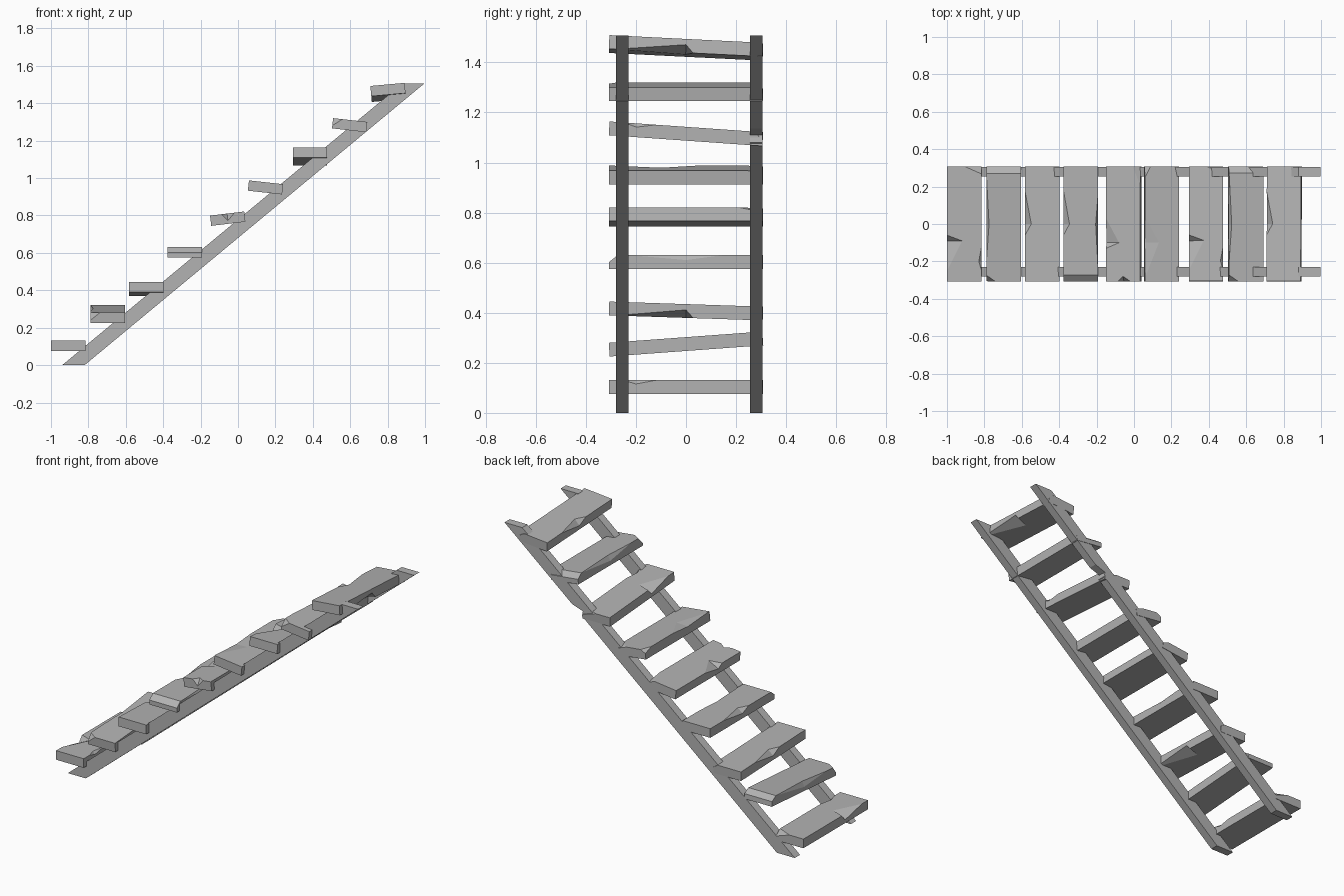
import bpy, bmesh
from mathutils import Vector

cube = bpy.data.objects.get("Cube")
if cube:
    bpy.data.objects.remove(cube, do_unlink=True)

# One weathered grey for everything
grey = bpy.data.materials.new("weathered_grey")
grey.use_nodes = True
grey.diffuse_color = (0.45, 0.45, 0.45, 1)
grey.node_tree.nodes["Principled BSDF"].inputs["Base Color"].default_value = (0.45, 0.45, 0.45, 1)

HALF_X, HALF_Y, HALF_Z = 0.092, 0.3075, 0.0275


def make_object(name, bm):
    bmesh.ops.recalc_face_normals(bm, faces=bm.faces)
    mesh = bpy.data.meshes.new(name)
    bm.to_mesh(mesh)
    bm.free()
    mesh.materials.append(grey)
    obj = bpy.data.objects.new(name, mesh)
    bpy.context.collection.objects.link(obj)
    return obj


def edge_notch(side, top, y0, apex, y1, depth, drop):
    """Broken bite out of a long edge: side is -1/+1 in x, top is -1/+1 in z."""
    x, z = side * HALF_X, top * HALF_Z
    return [(x, y0, z), (x, y1, z), (x - side * depth, apex, z),
            (x, apex, z - top * drop), (x + side * 0.02, apex, z + top * 0.02)]


def corner_chip(side, end, dx, dy, dz):
    """Plane cut across one upper corner."""
    x, y, z = side * HALF_X, end * HALF_Y, HALF_Z
    return [(x - side * dx, y, z), (x, y - end * dy, z), (x, y, z - dz),
            (x + side * 0.02, y + end * 0.02, z + 0.02)]


def end_bevel(end, dy, dz):
    """Sloping cut along the top of a tread end."""
    y = end * HALF_Y
    return [(x, *p) for x in (-0.12, 0.12)
            for p in ((y - end * dy, HALF_Z), (y, HALF_Z - dz), (y + end * 0.02, HALF_Z + 0.02))]


def make_tread(name, x, z, turn_x, turn_y, chips):
    bm = bmesh.new()
    bmesh.ops.create_cube(bm, size=2)
    bmesh.ops.scale(bm, vec=(HALF_X, HALF_Y, HALF_Z), verts=bm.verts)
    tread = make_object(name, bm)
    # Cut the chips, then bake the result
    bm = bmesh.new()
    for points in chips:
        verts = [bm.verts.new(p) for p in points]
        bmesh.ops.convex_hull(bm, input=verts)
    cutter = make_object("chip_cutter", bm)
    cutter.hide_render = True
    cut = tread.modifiers.new("chips", "BOOLEAN")
    cut.object, cut.operation, cut.solver = cutter, "DIFFERENCE", "EXACT"
    graph = bpy.context.evaluated_depsgraph_get()
    baked = bpy.data.meshes.new_from_object(tread.evaluated_get(graph))
    tread.modifiers.clear()
    tread.data = baked
    bpy.data.objects.remove(cutter, do_unlink=True)
    tread.location = (x, 0, z)
    tread.rotation_euler = (turn_x, turn_y, 0)


# Chip patterns shared by the treads
split = [edge_notch(-1, 1, -0.25, -0.09, -0.06, 0.08, 0.035),
         corner_chip(1, 1, 0.09, 0.04, 0.03),
         edge_notch(1, 1, -0.25, -0.2, -0.12, 0.015, 0.015)]
worn = [edge_notch(-1, 1, -0.2, 0, 0.27, 0.014, 0.03),
        corner_chip(-1, -1, 0.05, 0.035, 0.04),
        end_bevel(1, 0.035, 0.025)]
bitten = [edge_notch(-1, 1, -0.06, 0, 0.17, 0.033, 0.03),
          edge_notch(1, -1, -0.28, 0, 0.03, 0.08, 0.032),
          corner_chip(1, 1, 0.03, 0.05, 0.02)]
bevelled = [edge_notch(-1, 1, -0.06, 0, 0.18, 0.032, 0.025),
            edge_notch(1, 1, -0.23, 0, 0.15, 0.012, 0.02),
            end_bevel(-1, 0.035, 0.028)]
ragged = [edge_notch(-1, 1, -0.13, -0.1, 0.03, 0.07, 0.025),
          corner_chip(1, 1, 0.04, 0.1, 0.02),
          [(-0.03, -HALF_Y, HALF_Z), (0.04, -HALF_Y, HALF_Z), (0, -0.28, HALF_Z),
           (0, -HALF_Y, -0.01), (0, -0.33, 0.05)]]
cracked = [edge_notch(-1, 1, -0.29, -0.1, 0.04, 0.075, 0.012),
           corner_chip(1, 1, 0.06, 0.06, 0.015),
           corner_chip(-1, 1, 0.03, 0.06, 0.02)]

# Treads: x, z, tilt along the width, tilt along the run, chips
treads = [(-0.907, 0.103, 0, 0, split), (-0.697, 0.275, 0.073, 0, worn),
          (-0.49, 0.407, -0.033, 0, bitten), (-0.285, 0.603, 0, 0, bevelled),
          (-0.055, 0.783, 0, -0.12, ragged), (0.147, 0.95, 0, 0.11, cracked),
          (0.385, 1.115, -0.07, 0, split), (0.597, 1.283, 0, 0.11, worn),
          (0.803, 1.458, -0.05, -0.09, bitten)]
for i, spec in enumerate(treads):
    make_tread(f"tread_{i + 1}", *spec)

# Sloping rails with level feet and tops; the back one has a nick underneath
foot, top = [(-0.94, 0), (-0.82, 0)], [(0.998, 1.507), (0.88, 1.507)]
nick = [(0.481, 1.08), (0.475, 1.11), (0.547, 1.135)]
for name, y, profile in (("front_rail", -0.28, foot + top),
                         ("back_rail", 0.255, foot + nick + top)):
    bm = bmesh.new()
    face = bm.faces.new([bm.verts.new((x, y, z)) for x, z in profile])
    side = bmesh.ops.extrude_face_region(bm, geom=[face])["geom"]
    bmesh.ops.translate(bm, vec=Vector((0, 0.05, 0)),
                        verts=[v for v in side if isinstance(v, bmesh.types.BMVert)])
    make_object(name, bm)
